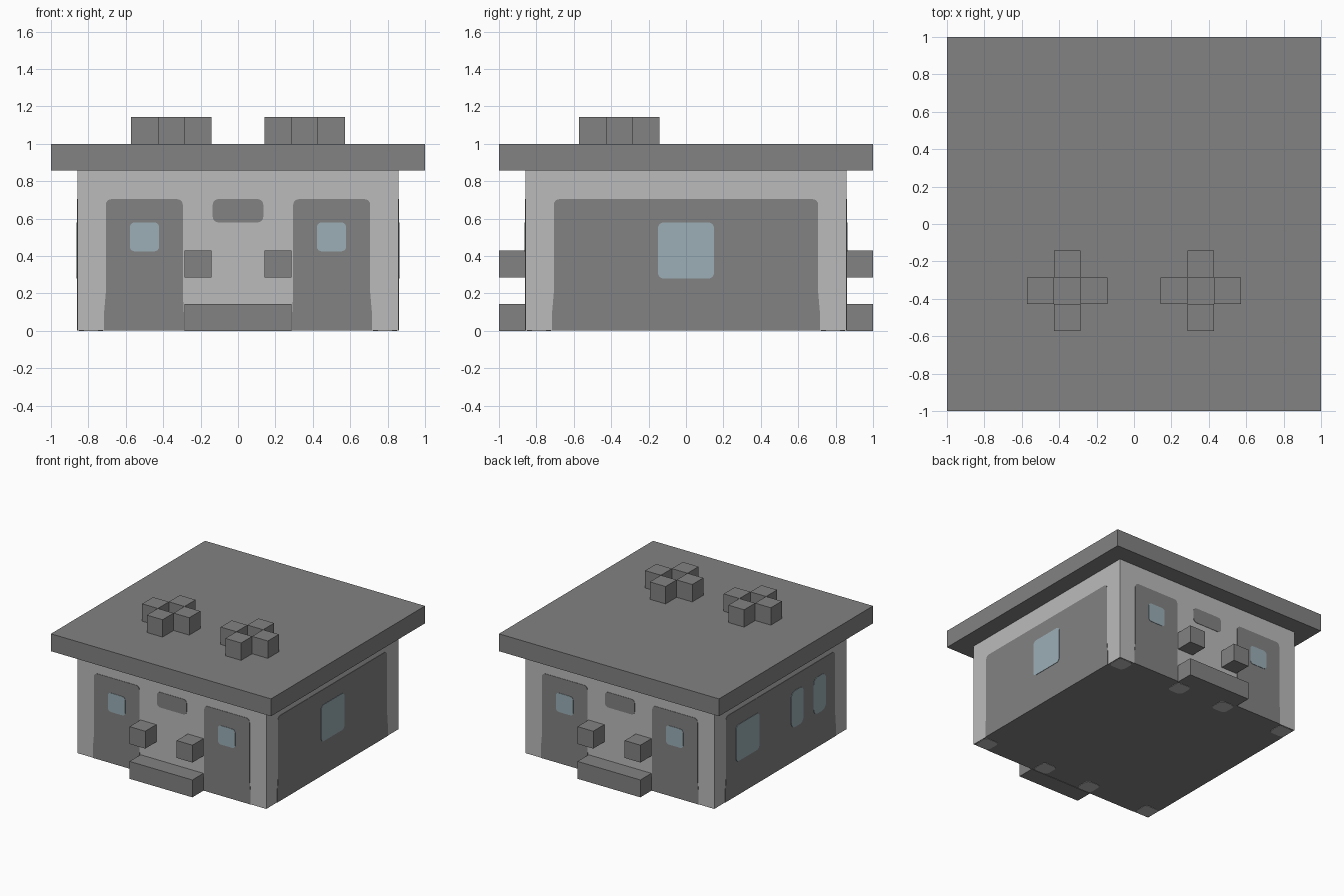
import bpy, bmesh
from math import pi, sin, cos
from mathutils import Matrix, Vector

default = bpy.data.objects.get("Cube")
if default:
    bpy.data.objects.remove(default, do_unlink=True)

U = 1 / 7            # building module
WALL = 6 * U         # half width of the walls


def material(name, rgb):
    m = bpy.data.materials.new(name)
    m.use_nodes = True
    color = (*rgb, 1)
    m.diffuse_color = color
    m.node_tree.nodes["Principled BSDF"].inputs["Base Color"].default_value = color
    return m


DARK = material("dark grey", (0.224, 0.224, 0.224))
LIGHT = material("light grey", (0.497, 0.497, 0.497))
GLASS = material("pale blue glass", (0.328, 0.429, 0.468))


def finish(name, bm, *mats):
    mesh = bpy.data.meshes.new(name)
    bm.to_mesh(mesh)
    bm.free()
    for m in mats:
        mesh.materials.append(m)
    ob = bpy.data.objects.new(name, mesh)
    bpy.context.collection.objects.link(ob)
    return ob


def box(name, low, high, *mats):
    low, high = Vector(low), Vector(high)
    bm = bmesh.new()
    place = Matrix.Translation((low + high) / 2) @ Matrix.Diagonal((*(high - low), 1))
    bmesh.ops.create_cube(bm, size=1, matrix=place)
    return finish(name, bm, *mats)


def rounded(u0, u1, z0, z1, r):
    """Outline of a rounded rectangle."""
    pts = []
    corners = [(u1 - r, z1 - r), (u0 + r, z1 - r), (u0 + r, z0 + r), (u1 - r, z0 + r)]
    for k, (u, z) in enumerate(corners):
        for i in range(5):
            a = (k + i / 4) * pi / 2
            pts.append((u + r * cos(a), z + r * sin(a)))
    return pts


def arched(u0, u1, flare0, flare1):
    """Panel outline: rounded top, slightly flared foot."""
    top = rounded(u0, u1, 0, 5 * U - 0.01, 0.03)[:10]
    return top + [(u0, 0.2), (u0 - flare0, 0.1), (u0 - flare0, 0.003),
                  (u1 + flare1, 0.003), (u1 + flare1, 0.1), (u1, 0.2)]


def plate(name, outline, turn, mat, thick):
    """Thin plate on the wall facing the front, turned about z."""
    bm = bmesh.new()
    face = bm.faces.new([bm.verts.new((u, -WALL, z)) for u, z in outline])
    out = bmesh.ops.extrude_face_region(bm, geom=[face])
    moved = [g for g in out["geom"] if isinstance(g, bmesh.types.BMVert)]
    bmesh.ops.translate(bm, verts=moved, vec=(0, -thick, 0))
    bmesh.ops.recalc_face_normals(bm, faces=bm.faces)
    bm.transform(Matrix.Rotation(turn, 4, "Z"))
    return finish(name, bm, mat)


# Walls with a dark underside
walls = box("walls", (-WALL, -WALL, 0.003), (WALL, WALL, WALL), LIGHT, DARK)
for p in walls.data.polygons:
    p.material_index = 1 if p.normal.z < -0.5 else 0

# Roof slab
box("roof", (-1, -1, WALL), (1, 1, 1), DARK)

# Roof vents: four blocks around an open middle
for side, label in ((-1, "right"), (1, "left")):
    for n, (dx, dy) in enumerate(((1, 0), (-1, 0), (0, 1), (0, -1))):
        x, y = (side * 2.5 + dx) * U, (-2.5 + dy) * U
        box(f"{label}_roof_vent_{n + 1}", (x - U / 2, y - U / 2, 1),
            (x + U / 2, y + U / 2, 1 + U), DARK)

# Front and back: step, handles, door panels, windows, sign plate
for end, turn in (("front", 0), ("back", pi)):
    y0, y1 = (-1, -WALL) if end == "front" else (WALL, 1)
    box(f"{end}_step", (-2 * U, y0, 0), (2 * U, y1, U), DARK)
    plate(f"{end}_sign_plate", rounded(-0.135, 0.135, 0.58, 0.705, 0.03), turn, DARK, 0.003)
    for s, label in ((-1, "a"), (1, "b")):
        x0, x1 = sorted((s * U, s * 2 * U))
        box(f"{end}_handle_{label}", (x0, y0, 2 * U), (x1, y1, 3 * U), DARK)
        if s < 0:
            outline = arched(-0.707, -0.295, 0.009, 0.005)
        else:
            outline = arched(0.295, 0.707, 0.005, 0.009)
        plate(f"{end}_door_panel_{label}", outline, turn, DARK, 0.003)
        plate(f"{end}_window_{label}", rounded(s * 0.5 - 0.078, s * 0.5 + 0.078, 0.425, 0.58, 0.025),
              turn, GLASS, 0.006)

# Sides: one wide panel each, with windows
side_windows = {
    "left": (pi / 2, [(0, 0.15)]),
    "right": (-pi / 2, [(-0.43, 0.15), (0.215, 0.08), (0.505, 0.08)]),
}
for label, (turn, windows) in side_windows.items():
    plate(f"{label}_side_panel", arched(-0.707, 0.707, 0.009, 0.009), turn, DARK, 0.003)
    for n, (c, half) in enumerate(windows):
        r = 0.03 if half > 0.1 else 0.05
        plate(f"{label}_side_window_{n + 1}", rounded(c - half, c + half, 0.28, 0.58, r),
              turn, GLASS, 0.006)

# Light pads under the wall corners and beside the steps
for i, x in enumerate((-5.5, -1.5, 1.5, 5.5)):
    for label, y in (("front", -5.5), ("back", 5.5)):
        bm = bmesh.new()
        pts = rounded(x * U - 0.065, x * U + 0.065, y * U - 0.065, y * U + 0.065, 0.035)
        face = bm.faces.new([bm.verts.new((u, v, 0)) for u, v in pts])
        out = bmesh.ops.extrude_face_region(bm, geom=[face])
        moved = [g for g in out["geom"] if isinstance(g, bmesh.types.BMVert)]
        bmesh.ops.translate(bm, verts=moved, vec=(0, 0, 0.004))
        bmesh.ops.recalc_face_normals(bm, faces=bm.faces)
        finish(f"{label}_base_pad_{i + 1}", bm, LIGHT)
